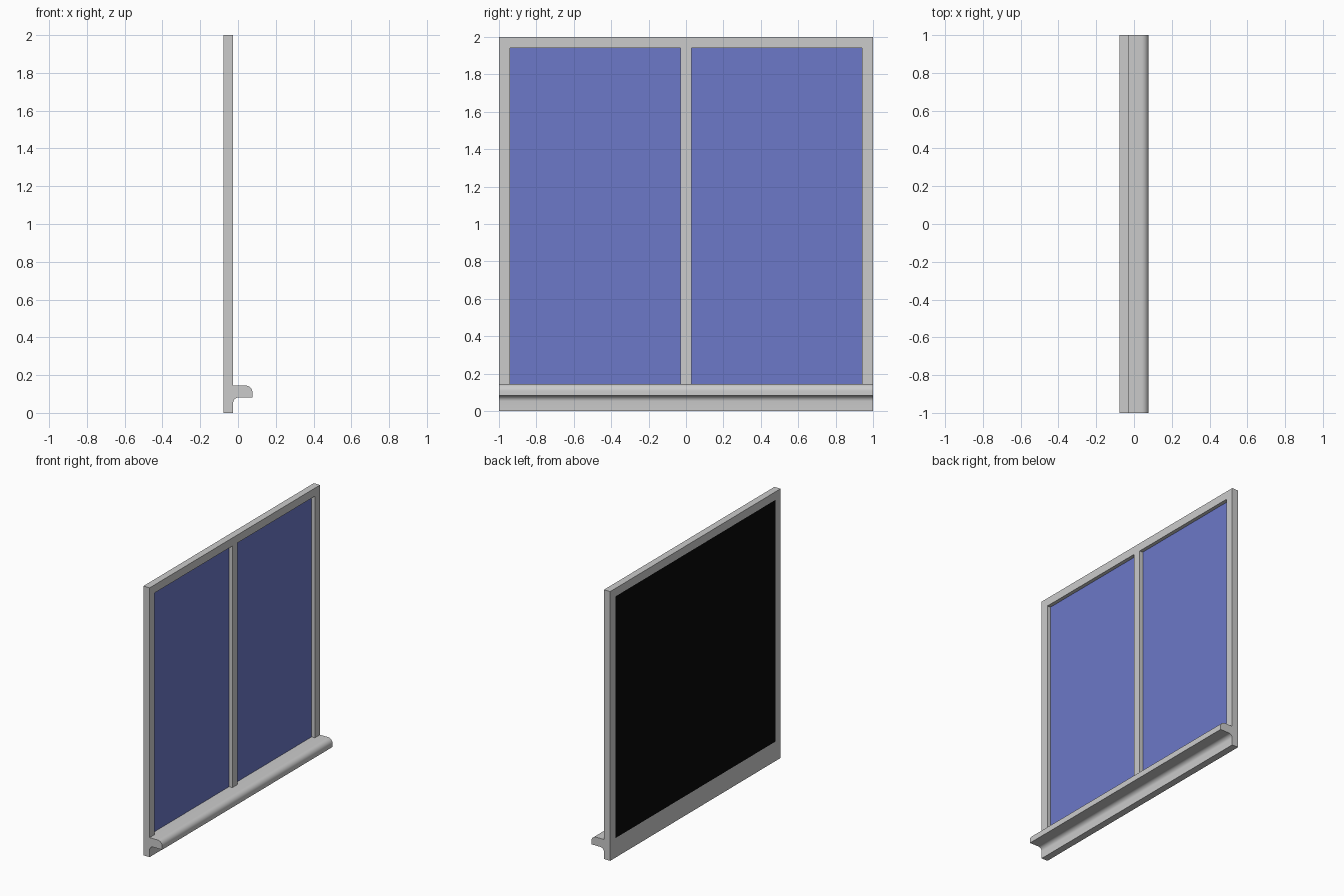
import bpy, bmesh, math

if "Cube" in bpy.data.objects:
    bpy.data.objects.remove(bpy.data.objects["Cube"])

BACK, GLASS, FRONT = -0.077, -0.053, -0.026   # depth planes of the frame
SILL_TOP, HEAD, JAMB, BAR = 0.145, 1.94, 0.94, 0.029


def finish(name, bm, color=None, recalc=True):
    if recalc:
        bmesh.ops.recalc_face_normals(bm, faces=bm.faces)
    mesh = bpy.data.meshes.new(name)
    bm.to_mesh(mesh)
    bm.free()
    ob = bpy.data.objects.new(name, mesh)
    bpy.context.collection.objects.link(ob)
    if color:
        mat = bpy.data.materials.new(name + "_colour")
        mat.diffuse_color = (*color, 1)
        mat.use_nodes = True
        mat.node_tree.nodes["Principled BSDF"].inputs["Base Color"].default_value = mat.diffuse_color
        mesh.materials.append(mat)
    return ob


def extrude_x(name, outline, x0, x1):
    """Extrude a (y, z) outline along x."""
    bm = bmesh.new()
    face = bm.faces.new([bm.verts.new((x0, y, z)) for y, z in outline])
    new = bmesh.ops.extrude_face_region(bm, geom=[face])["geom"]
    bmesh.ops.translate(bm, vec=(x1 - x0, 0, 0),
                        verts=[v for v in new if isinstance(v, bmesh.types.BMVert)])
    return finish(name, bm)


def panel(name, y0, y1, x, color, facing):
    """Single sheet facing +x or -x."""
    pts = [(y0, SILL_TOP), (y1, SILL_TOP), (y1, HEAD), (y0, HEAD)]
    bm = bmesh.new()
    bm.faces.new([bm.verts.new((x, y, z)) for y, z in pts[::facing]])
    return finish(name, bm, color, recalc=False)


def arc(cx, cz, r, a0, a1, n=8):
    return [(cx + r * math.cos(math.radians(a0 + (a1 - a0) * i / n)),
             cz + r * math.sin(math.radians(a0 + (a1 - a0) * i / n))) for i in range(n + 1)]


# Surround: both jambs and the head in one piece
extrude_x("window_surround",
          [(-1, SILL_TOP), (-1, 2), (1, 2), (1, SILL_TOP),
           (JAMB, SILL_TOP), (JAMB, HEAD), (-JAMB, HEAD), (-JAMB, SILL_TOP)],
          BACK, FRONT)

# Centre mullion, in front of the glass
extrude_x("mullion", [(-BAR, SILL_TOP), (BAR, SILL_TOP), (BAR, HEAD), (-BAR, HEAD)],
          GLASS, FRONT)

# Bottom rail and sill: rounded nose above, cove below
R, r = 0.038, 0.03
profile = [(BACK, 0), (FRONT, 0)]
profile += arc(FRONT + r, 0.082 - r, r, 180, 90)
profile += [(0.077, 0.082)]
profile += arc(0.077 - R, SILL_TOP - R, R, 0, 90)
profile += [(BACK, SILL_TOP)]
bm = bmesh.new()
face = bm.faces.new([bm.verts.new((x, -1, z)) for x, z in profile])
new = bmesh.ops.extrude_face_region(bm, geom=[face])["geom"]
bmesh.ops.translate(bm, vec=(0, 2, 0),
                    verts=[v for v in new if isinstance(v, bmesh.types.BMVert)])
sill = finish("sill", bm)
bpy.context.view_layer.objects.active = sill
sill.select_set(True)
bpy.ops.object.shade_smooth_by_angle(angle=math.radians(35))

# Two glass panes and the dark backing behind them
BLUE = (0.15, 0.19, 0.58)
panel("left_pane", -JAMB, -BAR, GLASS, BLUE, 1)
panel("right_pane", BAR, JAMB, GLASS, BLUE, 1)
panel("dark_backing", -JAMB, JAMB, BACK, (0.003, 0.003, 0.003), -1)
